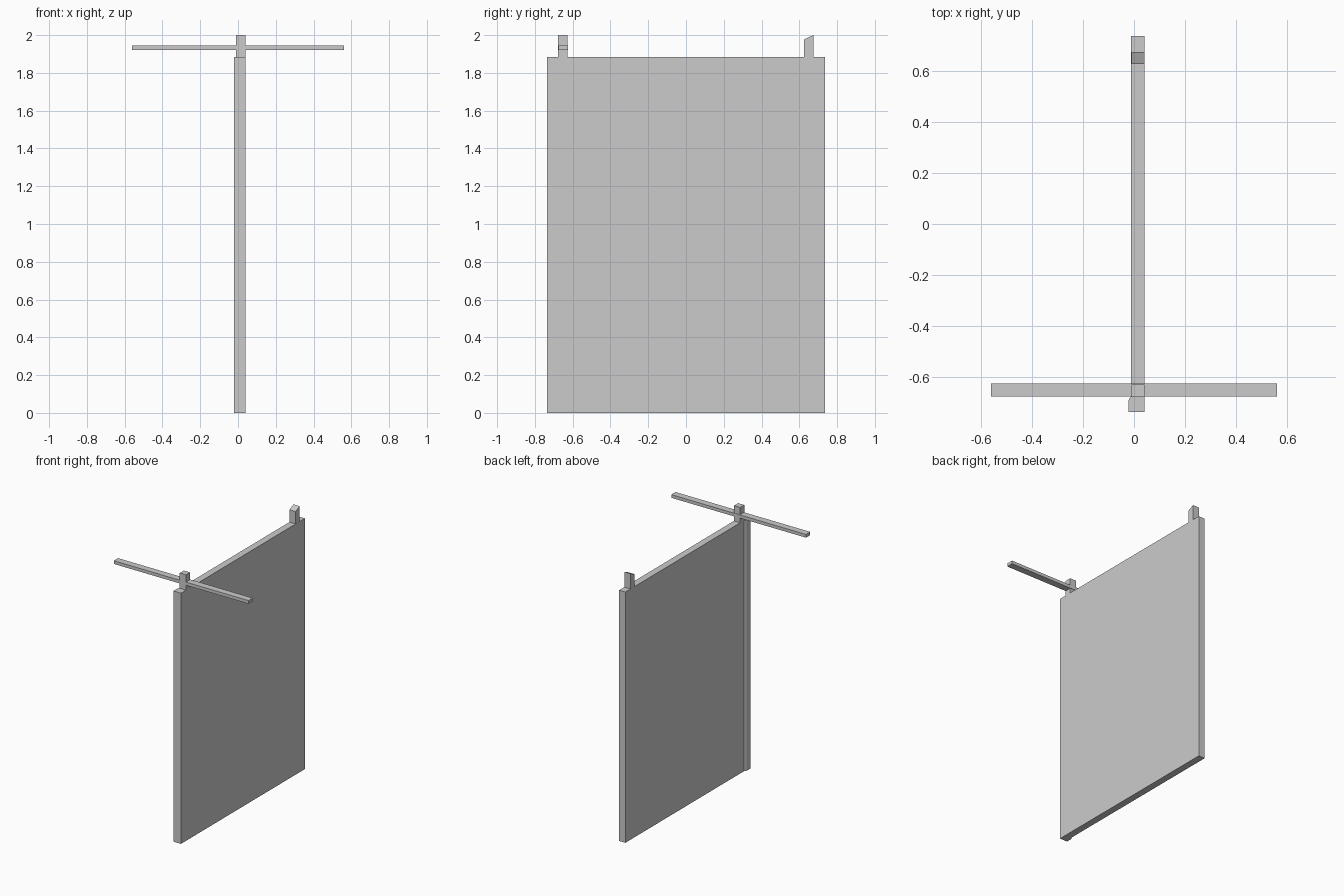
import bpy

if "Cube" in bpy.data.objects:
    bpy.data.objects.remove(bpy.data.objects["Cube"])


def prism(name, profile, axis, lo, hi):
    """Extrude a 2D profile along an axis: 'z' uses (x, y) points, 'x' uses (y, z) points."""
    def place(p, h):
        return (p[0], p[1], h) if axis == 'z' else (h, p[0], p[1])
    n = len(profile)
    verts = [place(p, h) for h in (lo, hi) for p in profile]
    faces = [tuple(reversed(range(n))), tuple(range(n, 2 * n))]
    faces += [(i, (i + 1) % n, n + (i + 1) % n, n + i) for i in range(n)]
    mesh = bpy.data.meshes.new(name)
    mesh.from_pydata(verts, [], faces)
    mesh.update()
    obj = bpy.data.objects.new(name, mesh)
    bpy.context.collection.objects.link(obj)
    return obj


TOP = 1.885
X0, X1 = -0.011, 0.041

# Large flat panel with a slightly raised wrap along its front edge
prism("panel", [
    (X1, -0.736), (X1, 0.736), (X0, 0.736), (X0, -0.675),
    (-0.018, -0.682), (-0.022, -0.694), (-0.022, -0.736),
], 'z', 0.0, TOP)

# Front post, flat top
prism("front_post", [(-0.677, TOP - 0.02), (-0.628, TOP - 0.02),
                     (-0.628, 2.0), (-0.677, 2.0)], 'x', X0 + 0.0005, X1 - 0.0005)

# Back post, top cut at a slant
prism("back_post", [(0.626, TOP - 0.02), (0.674, TOP - 0.02),
                    (0.674, 2.0), (0.626, 1.978)], 'x', X0 + 0.0005, X1 - 0.0005)

# Crossbar through the front post
prism("crossbar", [(-0.676, 1.921), (-0.625, 1.921),
                   (-0.625, 1.945), (-0.676, 1.945)], 'x', -0.56, 0.56)
